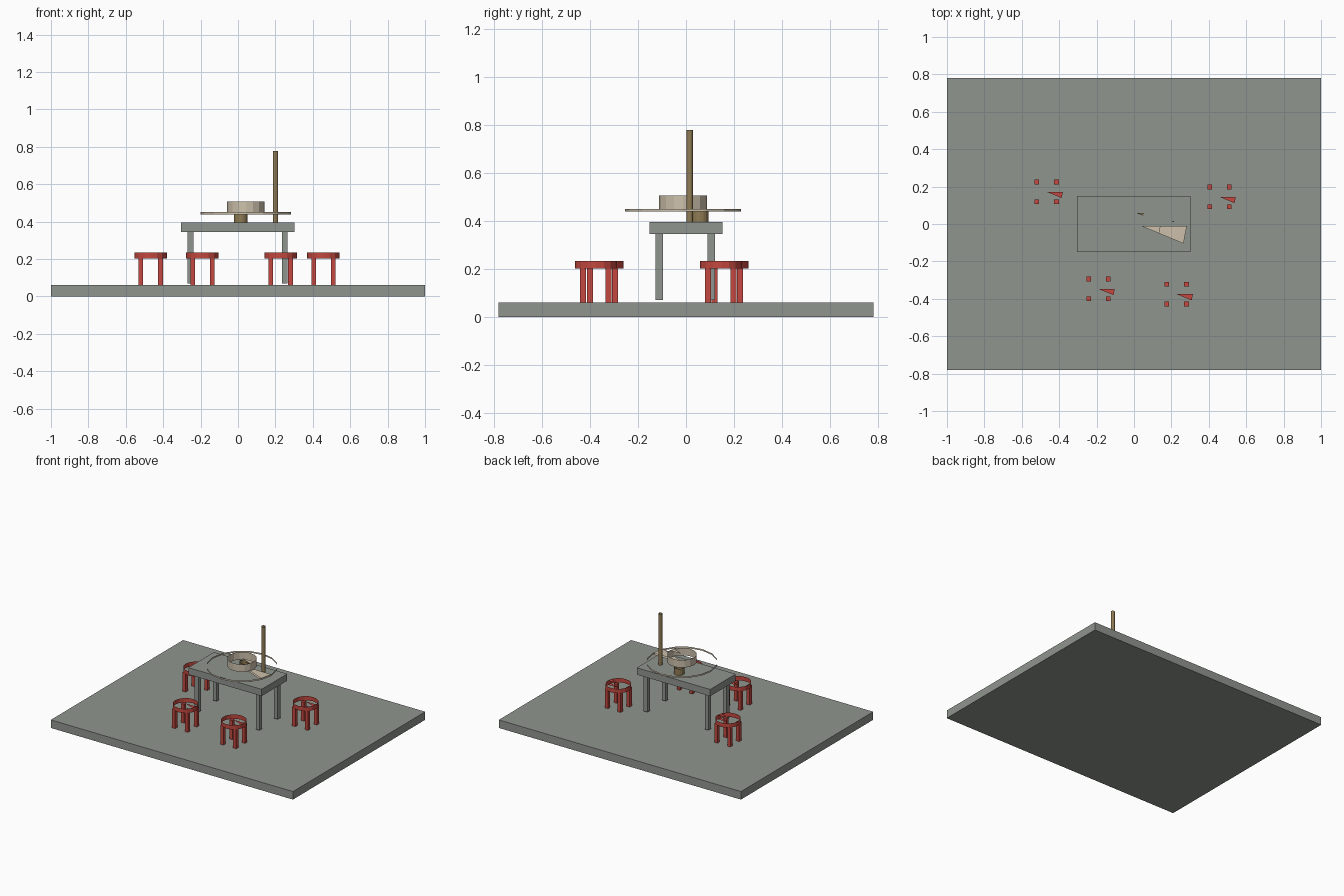
import bpy, bmesh
from math import cos, sin, tau

cube = bpy.data.objects.get("Cube")
if cube:
    bpy.data.objects.remove(cube, do_unlink=True)


def material(name, rgb):
    m = bpy.data.materials.new(name)
    m.use_nodes = True
    m.diffuse_color = (*rgb, 1)
    m.node_tree.nodes["Principled BSDF"].inputs["Base Color"].default_value = (*rgb, 1)
    return m


stone = material("grey stone", (0.28, 0.30, 0.275))
red = material("red paint", (0.55, 0.065, 0.05))
cream = material("cream", (0.61, 0.53, 0.41))
wood = material("brown wood", (0.28, 0.20, 0.09))
SIDES = 16


def finish(bm, name, mat):
    mesh = bpy.data.meshes.new(name)
    bm.to_mesh(mesh)
    bm.free()
    mesh.materials.append(mat)
    obj = bpy.data.objects.new(name, mesh)
    bpy.context.collection.objects.link(obj)
    return obj


def box(name, x, y, z0, z1, half_x, half_y, mat):
    bm = bmesh.new()
    bmesh.ops.create_cube(bm, size=2)
    for v in bm.verts:
        v.co.x = x + v.co.x * half_x
        v.co.y = y + v.co.y * half_y
        v.co.z = z1 if v.co.z > 0 else z0
    return finish(bm, name, mat)


# Open round wall with a single wedge of each cap
def open_drum(name, x, y, z0, z1, radius, mat):
    bm = bmesh.new()
    rings = []
    for z in (z0, z1):
        rings.append([bm.verts.new((x + radius * cos(tau * i / SIDES),
                                    y + radius * sin(tau * i / SIDES), z))
                      for i in range(SIDES)])
    low, high = rings
    for i in range(SIDES):
        j = (i + 1) % SIDES
        bm.faces.new((low[i], low[j], high[j], high[i]))
    top = bm.verts.new((x, y, z1))
    base = bm.verts.new((x, y, z0))
    bm.faces.new((top, high[-1], high[0]))
    bm.faces.new((base, low[0], low[-1]))
    return finish(bm, name, mat)


def four_legs(prefix, x, y, z0, z1, dx, dy, half, mat):
    for side, sx in (("right", -1), ("left", 1)):
        for end, sy in (("front", -1), ("back", 1)):
            box(f"{prefix}_leg_{end}_{side}", x + sx * dx, y + sy * dy,
                z0, z1, half, half, mat)


# Ground slab and table
box("ground_slab", 0, 0, 0, 0.06, 1, 0.78, stone)
box("table_top", -0.002, 0, 0.345, 0.396, 0.303, 0.151, stone)
four_legs("table", -0.002, -0.003, 0.07, 0.345, 0.252, 0.108, 0.015, stone)

# Stools
stools = [(-0.467, 0.172), (0.457, 0.145), (-0.19, -0.347), (0.228, -0.375)]
for n, (x, y) in enumerate(stools, 1):
    open_drum(f"stool_{n}_seat", x, y, 0.202, 0.234, 0.087, red)
    four_legs(f"stool_{n}", x, y, 0.06, 0.202, 0.0525, 0.0525, 0.0125, red)

# Hat with brim and crown, pedestal cup and upright pole on the table
open_drum("hat_brim", 0.0415, -0.012, 0.438, 0.45, 0.241, cream)
open_drum("hat_crown", 0.0415, -0.012, 0.45, 0.506, 0.1, cream)
open_drum("cup", 0.015, 0.058, 0.396, 0.445, 0.036, wood)
open_drum("pole", 0.2, 0.016, 0.396, 0.777, 0.014, wood)
